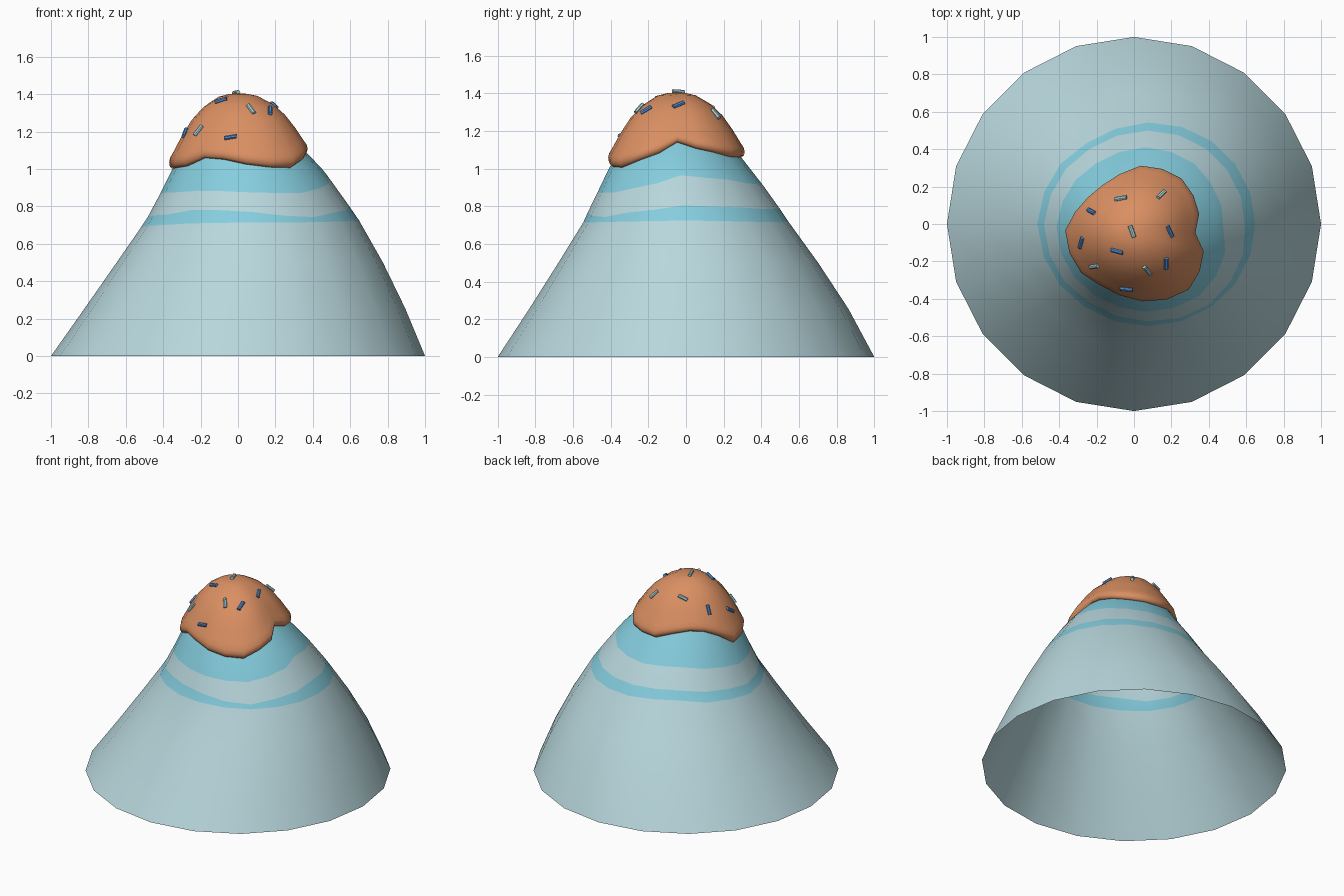
import bpy, bmesh, math
from mathutils import Vector, Matrix
from mathutils.bvhtree import BVHTree

if "Cube" in bpy.data.objects:
    bpy.data.objects.remove(bpy.data.objects["Cube"])

SIDES = 20

def material(name, rgb):
    m = bpy.data.materials.new(name)
    m.diffuse_color = (*rgb, 1)
    m.use_nodes = True
    m.node_tree.nodes["Principled BSDF"].inputs["Base Color"].default_value = m.diffuse_color
    return m

PALE = material("pale blue", (0.48, 0.68, 0.72))
AQUA = material("aqua", (0.235, 0.61, 0.73))
ORANGE = material("orange icing", (0.70, 0.275, 0.122))
BLUE = material("sprinkle blue", (0.09, 0.29, 0.70))
LIGHT = material("sprinkle pale", (0.40, 0.68, 0.73))

# Leaning cone sections: z, centre x, centre y, radius x, radius y
SECTIONS = [(0, 0, 0, 1, 1), (.255, .037, .015, .857, .848), (.5, .063, .012, .712, .69),
            (.63, .077, .005, .635, .61), (.73, .077, 0, .567, .535), (.8, .073, -.01, .523, .50),
            (.93, .06, -.022, .445, .418), (1.0, .05, -.035, .40, .375),
            (1.11, .025, -.045, .32, .30), (1.2, 0, -.05, .24, .225)]

# Wavy heights, one every 30 degrees from +x
STRIPE_LOW = [.725, .72, .715, .72, .735, .71, .69, .70, .71, .715, .715, .72]
STRIPE_TOP = [.805, .795, .785, .785, .79, .77, .745, .755, .785, .77, .74, .77]
BAND_LOW = [.965, .945, .92, .91, .92, .90, .87, .875, .885, .875, .87, .90]
ICING_LOW = [1.14, 1.09, 1.06, 1.06, 1.12, 1.11, 1.0, 1.01, 1.065, 1.025, 1.0, 1.05]

def wave(table, a):
    if isinstance(table, (int, float)):
        return table
    t = a / (2 * math.pi) * 12
    i, f = int(t), t - int(t)
    f = f * f * (3 - 2 * f)
    return table[i % 12] * (1 - f) + table[(i + 1) % 12] * f

def cone_point(a, z, out=0):
    for lo, hi in zip(SECTIONS, SECTIONS[1:]):
        if z <= hi[0]:
            break
    t = (z - lo[0]) / (hi[0] - lo[0])
    cx, cy, rx, ry = [p + (q - p) * t for p, q in zip(lo[1:], hi[1:])]
    return Vector((cx + (rx + out) * math.cos(a), cy + (ry + out) * math.sin(a), z))

def loft(name, rows, mats, row_mat, cap=None):
    """Skin rings of points; row_mat picks the material index of each row."""
    bm = bmesh.new()
    rings = [[bm.verts.new(p) for p in row] for row in rows]
    for r, (lo, hi) in enumerate(zip(rings, rings[1:])):
        for i in range(SIDES):
            j = (i + 1) % SIDES
            bm.faces.new((lo[i], lo[j], hi[j], hi[i])).material_index = row_mat(r)
    if cap is not None:
        tip = bm.verts.new(cap)
        for i in range(SIDES):
            bm.faces.new((rings[-1][i], rings[-1][(i + 1) % SIDES], tip))
    for f in bm.faces:
        f.smooth = True
    me = bpy.data.meshes.new(name)
    bm.to_mesh(me)
    bm.free()
    for m in mats:
        me.materials.append(m)
    ob = bpy.data.objects.new(name, me)
    bpy.context.collection.objects.link(ob)
    return ob

ANGLES = [2 * math.pi * i / SIDES for i in range(SIDES)]

# Cone shell, with the stripe and upper band as their own rows
levels = [0, .255, .5, STRIPE_LOW, STRIPE_TOP, BAND_LOW, 1.0, 1.11, 1.2]
loft("cone", [[cone_point(a, wave(l, a)) for a in ANGLES] for l in levels],
     [PALE, AQUA], lambda r: 1 if r == 3 or r >= 5 else 0)

# Icing dome: (radius fraction, height fraction) from the tucked lip to the top
PROFILE = [(.88, .03), (.95, 0), (.99, .03), (1, .09), (.985, .15), (.93, .24),
           (.82, .43), (.67, .65), (.5, .82), (.28, .955), (.13, .99)]
TOP = Vector((0, -.05, 1.405))
rows = []
for fr, fh in PROFILE:
    row = []
    for a in ANGLES:
        low = wave(ICING_LOW, a)
        p = TOP.lerp(cone_point(a, low, .018), fr)
        p.z = low + (TOP.z - low) * fh
        row.append(p)
    rows.append(row)
icing = loft("icing", rows, [ORANGE], lambda r: 0, TOP)

# Sprinkles laid on the icing: x, y, heading in degrees seen from above, colour
bm = bmesh.new()
bm.from_mesh(icing.data)
tree = BVHTree.FromBMesh(bm)
bm.free()
SPRINKLES = [(-.07, .135, 10, LIGHT), (.145, .155, 45, LIGHT), (-.225, .065, -30, BLUE),
             (-.01, -.04, -70, LIGHT), (.19, -.04, -65, BLUE), (-.28, -.10, 75, BLUE),
             (-.09, -.145, -15, BLUE), (-.21, -.225, 10, LIGHT), (.07, -.245, -50, LIGHT),
             (.17, -.21, 90, BLUE), (-.04, -.345, -5, BLUE)]
for k, (x, y, deg, mat) in enumerate(SPRINKLES):
    hit, n, _, _ = tree.ray_cast(Vector((x, y, 3)), Vector((0, 0, -1)))
    c, s = math.cos(math.radians(deg)), math.sin(math.radians(deg))
    d = Vector((c, s, -(n.x * c + n.y * s) / n.z)).normalized()
    rot = Matrix((n.cross(d), n, d)).transposed().to_4x4()
    # keep the steep ones from stretching: fixed length along the slope
    bpy.ops.mesh.primitive_cylinder_add(vertices=8, radius=.012, depth=.066)
    ob = bpy.context.object
    ob.name = f"sprinkle_{k + 1}"
    ob.matrix_world = Matrix.Translation(hit + n * .004) @ rot
    ob.data.materials.append(mat)
    bpy.ops.object.shade_smooth_by_angle()
